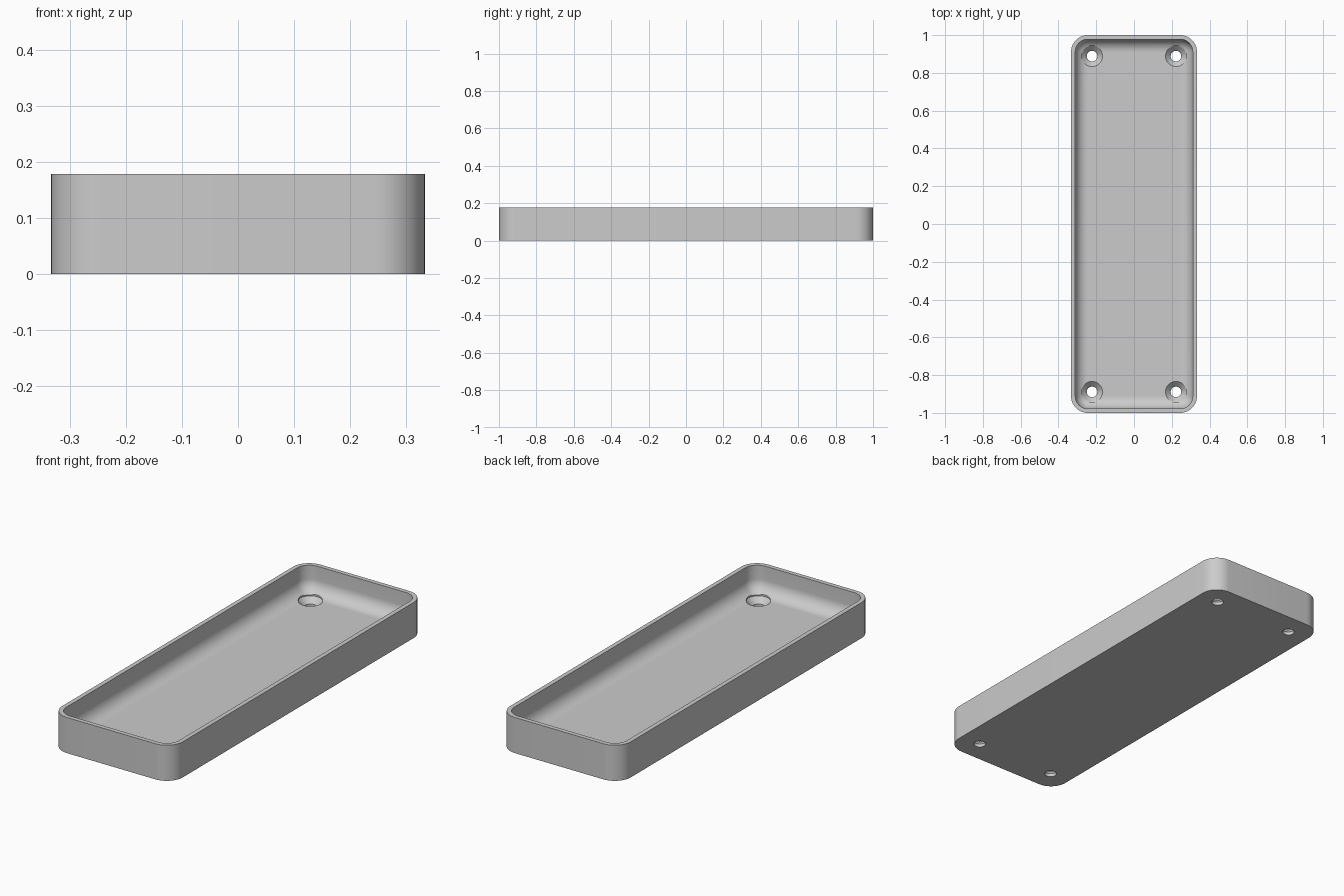
import bpy, bmesh, math

if "Cube" in bpy.data.objects:
    bpy.data.objects.remove(bpy.data.objects["Cube"])

HX, HY, H = 0.3333, 1.0, 0.178      # half width, half length, height
WALL, FLOOR = 0.0222, 0.0444        # wall and floor thickness
R_OUT, FILLET = 0.0889, 0.066       # outer corner radius, inner floor fillet
SEG = 12

grey = bpy.data.materials.new("plain grey")
grey.diffuse_color = (0.6, 0.6, 0.6, 1)
grey.use_nodes = True
grey.node_tree.nodes["Principled BSDF"].inputs["Base Color"].default_value = grey.diffuse_color


def add_object(name, bm):
    mesh = bpy.data.meshes.new(name)
    bmesh.ops.recalc_face_normals(bm, faces=bm.faces)
    bm.to_mesh(mesh)
    bm.free()
    mesh.materials.append(grey)
    ob = bpy.data.objects.new(name, mesh)
    bpy.context.collection.objects.link(ob)
    return ob


def loft(bm, rings):
    """Skin a stack of closed rings and cap both ends."""
    loops = [[bm.verts.new(p) for p in ring] for ring in rings]
    for a, b in zip(loops, loops[1:]):
        for i in range(len(a)):
            j = (i + 1) % len(a)
            bm.faces.new((a[i], a[j], b[j], b[i]))
    bm.faces.new(loops[0])
    bm.faces.new(loops[-1])


def rounded_rect(inset, z):
    r = R_OUT - inset
    cx, cy = HX - R_OUT, HY - R_OUT
    ring = []
    for k, (sx, sy) in enumerate(((1, 1), (-1, 1), (-1, -1), (1, -1))):
        for i in range(SEG + 1):
            a = math.pi / 2 * (k + i / SEG)
            ring.append((sx * cx + r * math.cos(a), sy * cy + r * math.sin(a), z))
    return ring


def circle(x, y, r, z, n=40):
    return [(x + r * math.cos(2 * math.pi * i / n),
             y + r * math.sin(2 * math.pi * i / n), z) for i in range(n)]


# Tray: outer wall, flat rim, inner wall, fillet curving into the floor
rings = [rounded_rect(0, 0), rounded_rect(0, H), rounded_rect(WALL, H)]
for i in range(SEG + 1):
    a = math.pi / 2 * i / SEG
    rings.append(rounded_rect(WALL + FILLET * (1 - math.cos(a)),
                              FLOOR + FILLET * (1 - math.sin(a))))
bm = bmesh.new()
loft(bm, rings)
tray = add_object("tray", bm)

# Countersunk screw holes: straight shank, cone, clearance above
bm = bmesh.new()
for sx in (-1, 1):
    for sy in (-1, 1):
        x, y = sx * 0.2222, sy * 0.8889
        loft(bm, [circle(x, y, r, z) for r, z in
                  ((0.028, -0.05), (0.028, 0.0167), (0.0555, FLOOR), (0.0555, 0.15))])
cutter = add_object("screw_hole_cutter", bm)
cutter.hide_render = True
cutter.hide_set(True)

mod = tray.modifiers.new("screw_holes", 'BOOLEAN')
mod.operation = 'DIFFERENCE'
mod.solver = 'EXACT'
mod.object = cutter
bpy.context.view_layer.objects.active = tray
tray.select_set(True)
bpy.ops.object.modifier_apply(modifier=mod.name)
bpy.ops.object.shade_smooth_by_angle(angle=math.radians(30))
